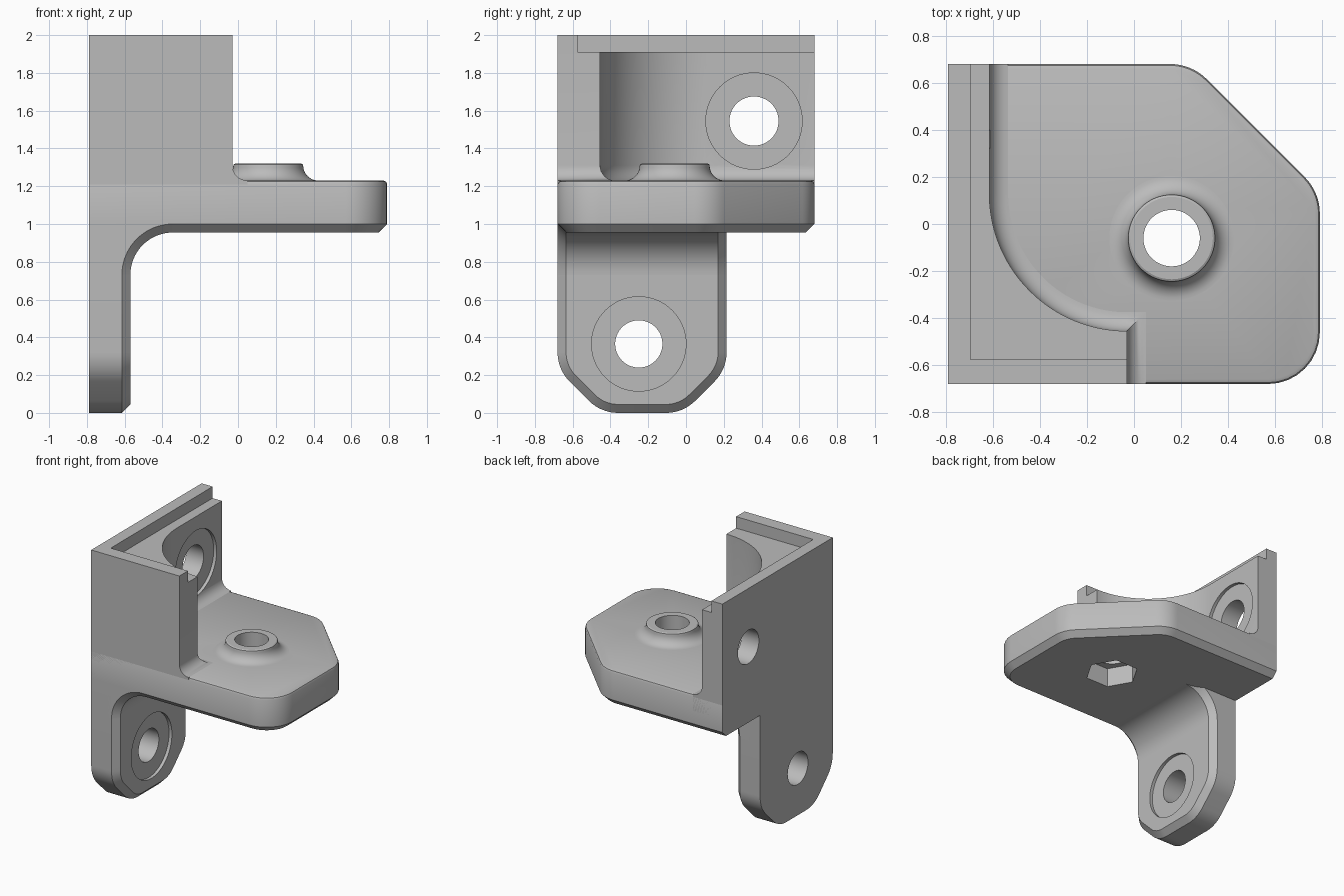
import bpy
import bmesh
from math import sin, cos, tan, pi, sqrt, radians
from mathutils import Vector

if "Cube" in bpy.data.objects:
    bpy.data.objects.remove(bpy.data.objects["Cube"], do_unlink=True)

grey = bpy.data.materials.new("plain_grey")
grey.use_nodes = True
COLOUR = (0.5, 0.5, 0.5, 1)
grey.diffuse_color = COLOUR
grey.node_tree.nodes["Principled BSDF"].inputs["Base Color"].default_value = COLOUR


def loft(name, rings, closed=False):
    """Skin equal-length rings of points, capped at the ends or joined in a loop."""
    bm = bmesh.new()
    rows = [[bm.verts.new(p) for p in ring] for ring in rings]
    pairs = list(zip(rows, rows[1:]))
    if closed:
        pairs.append((rows[-1], rows[0]))
    else:
        bm.faces.new(rows[0])
        bm.faces.new(rows[-1])
    for a, b in pairs:
        for i in range(len(a)):
            j = (i + 1) % len(a)
            bm.faces.new((a[i], a[j], b[j], b[i]))
    bmesh.ops.recalc_face_normals(bm, faces=bm.faces)
    mesh = bpy.data.meshes.new(name)
    bm.to_mesh(mesh)
    bm.free()
    mesh.materials.append(grey)
    obj = bpy.data.objects.new(name, mesh)
    bpy.context.collection.objects.link(obj)
    return obj


def activate(obj):
    bpy.ops.object.select_all(action='DESELECT')
    obj.select_set(True)
    bpy.context.view_layer.objects.active = obj


def cut(obj, cutter):
    """Subtract the cutter and remove it."""
    cutter.hide_render = True
    mod = obj.modifiers.new("cut", 'BOOLEAN')
    mod.operation = 'DIFFERENCE'
    mod.solver = 'EXACT'
    mod.object = cutter
    activate(obj)
    bpy.ops.object.modifier_apply(modifier=mod.name)
    bpy.data.objects.remove(cutter, do_unlink=True)


def circle(u, v, r, n=64):
    return [(u + r * cos(2 * pi * i / n), v + r * sin(2 * pi * i / n)) for i in range(n)]


def arc(u, v, r, start, end, n=16):
    angles = [radians(start + (end - start) * i / n) for i in range(n + 1)]
    return [(u + r * cos(a), v + r * sin(a)) for a in angles]


def rounded(corners, n=8):
    """Round the corners (u, v, radius) of a polygon."""
    points = []
    for i, (u, v, r) in enumerate(corners):
        p = Vector((u, v))
        if r == 0:
            points.append((u, v))
            continue
        before = (Vector(corners[i - 1][:2]) - p).normalized()
        after = (Vector(corners[(i + 1) % len(corners)][:2]) - p).normalized()
        half = before.angle(after) / 2
        centre = p + (before + after).normalized() * (r / sin(half))
        start = p + before * (r / tan(half)) - centre
        end = p + after * (r / tan(half)) - centre
        sweep = pi - 2 * half
        for k in range(n + 1):
            t = k / n
            q = (start * sin((1 - t) * sweep) + end * sin(t * sweep)) / sin(sweep)
            points.append(tuple(centre + q))
    return points


def at_z(points, z):
    return [(u, v, z) for u, v in points]


def at_x(points, x):
    return [(x, u, v) for u, v in points]


def at_y(points, y):
    return [(u, y, v) for u, v in points]


CHAMFER = 0.045
CORNER = 0.22
DIAG = sqrt(2) - 1


# Horizontal plate, chamfered below and softened above
def plate_outline(d):
    x, y, r = 0.79 - d, 0.68 - d, CORNER - d
    return rounded([(-0.79, -y, 0), (x, -y, r), (x, 0.135 - d * DIAG, r),
                    (0.245 - d * DIAG, y, r), (-0.79, y, 0)])


plate = loft("base_plate", [at_z(plate_outline(d), z) for d, z in
                            ((CHAMFER, 0.955), (0, 1.0), (0, 1.21),
                             (0.006, 1.224), (0.02, 1.23))])
BX, BY = 0.16, -0.06
NUT_TOP = 1.105
cut(plate, loft("bore_cutter", [at_z(circle(BX, BY, 0.14), z) for z in (0.8, 1.4)]))
cut(plate, loft("nut_cutter", [at_z(circle(BX, BY, 0.195, 6), z) for z in (0.8, NUT_TOP)]))

# Raised boss with a flared foot, turned about its hole
profile = [(0.12, NUT_TOP), (0.16, NUT_TOP), (0.265, 1.2)]
profile += arc(0.265, 1.31, 0.08, 270, 180, 10)
profile += [(0.184, 1.315), (0.175, 1.32), (0.12, 1.32)]
boss = loft("screw_boss", [[(BX + r * cos(a), BY + r * sin(a), z) for r, z in profile]
                           for a in (2 * pi * i / 64 for i in range(64))], closed=True)


# Upper corner wall with a curved inside and a fillet at its foot
def wall_outline(d):
    return ([(-0.79, -0.68), (-0.03 + d, -0.68), (-0.03 + d, -0.455 + d)]
            + arc(-0.03, 0.13, 0.585 - d, 270, 180, 32)
            + [(-0.615 + d, 0.68), (-0.79, 0.68)])


FILLET = 0.08
foot = [(FILLET, 1.1)]
for step in range(9):
    a = step / 8 * pi / 2
    foot.append((FILLET * (1 - sin(a)), 1.23 + FILLET * (1 - cos(a))))
wall = loft("corner_wall", [at_z(wall_outline(d), z) for d, z in foot + [(0, 1.91)]])

# Thin lip around the top of the wall
lip_outline = [(-0.79, -0.68), (-0.03, -0.68), (-0.03, -0.575),
               (-0.695, -0.575), (-0.695, 0.68), (-0.79, 0.68)]
lip = loft("top_lip", [at_z(lip_outline, z) for z in (1.91, 2.0)])


# Hanging tab with clipped, rounded lower corners
def tab_outline(d):
    left, right, r = -0.68 + d, 0.215 - d, CORNER - d
    clip = 0.23 + d * DIAG
    return rounded([(left, 1.05, 0), (left, clip, r), (-0.68 + clip, d, r),
                    (0.215 - clip, d, r), (right, clip, r), (right, 1.05, 0)])


tab = loft("hanging_tab", [at_x(tab_outline(d), x) for d, x in
                           ((0, -0.79), (0, -0.57 - CHAMFER), (CHAMFER, -0.57))])


# Curved web between tab and plate
def web_outline(r):
    return ([(-0.7, 0.73)] + arc(-0.345, 0.73, r, 180, 90)
            + [(-0.345, 1.05), (-0.7, 1.05)])


web = loft("curved_web", [at_y(web_outline(r), y) for r, y in
                          ((0.27, -0.68), (0.225, -0.635), (0.225, 0.17), (0.27, 0.215))])

# Screw holes with shallow washer seats
for part, y, z, hole, seat, face in ((wall, 0.36, 1.545, 0.13, 0.255, -0.615),
                                     (tab, -0.25, 0.365, 0.125, 0.25, -0.57)):
    cut(part, loft("seat_cutter", [at_x(circle(y, z, seat), x) for x in (face - 0.025, 0)]))
    cut(part, loft("hole_cutter", [at_x(circle(y, z, hole), x) for x in (-1, 0.1)]))

# Smooth the curves and keep the edges crisp
for part in (plate, boss, wall, lip, tab, web):
    activate(part)
    bpy.ops.object.shade_smooth_by_angle(angle=radians(28))
